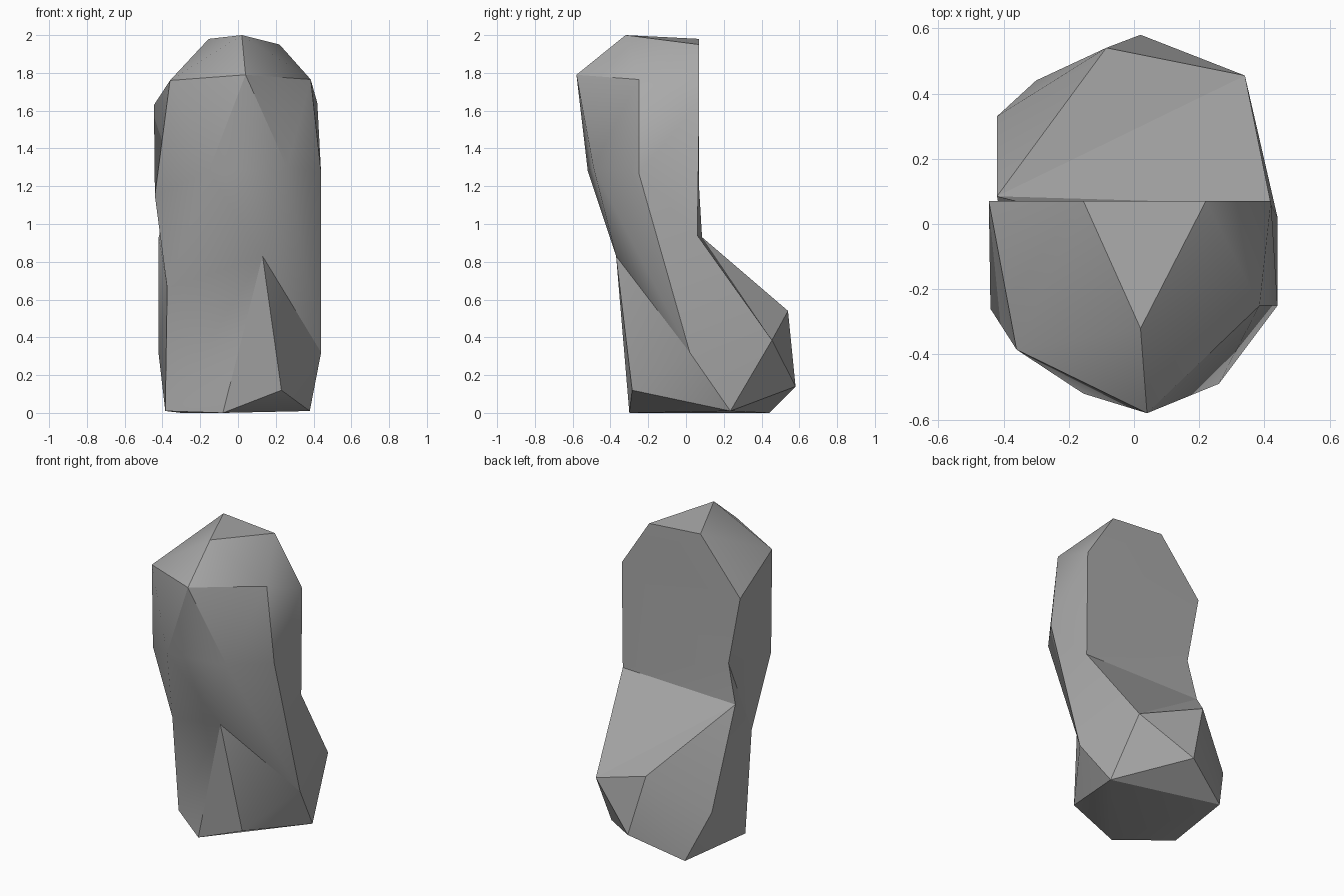
import bpy, bmesh, math

cube = bpy.data.objects.get("Cube")
if cube:
    bpy.data.objects.remove(cube, do_unlink=True)

# One plain stone colour
stone = bpy.data.materials.new("stone_grey")
stone.use_nodes = True
grey = (0.4, 0.4, 0.4, 1)
stone.diffuse_color = grey
stone.node_tree.nodes["Principled BSDF"].inputs["Base Color"].default_value = grey

bm = bmesh.new()


def ring(*corners):
    """A loop of corners, counter-clockwise from the front."""
    return [bm.verts.new(place) for place in corners]


def skin(upper, lower, steps):
    """Triangles between two rings; each step moves on along the upper (u) or lower (d) one."""
    u = d = 0
    for step in steps:
        a, b = upper[u % len(upper)], lower[d % len(lower)]
        if step == "u":
            u += 1
            bm.faces.new((a, b, upper[u % len(upper)]))
        else:
            d += 1
            bm.faces.new((a, b, lower[d % len(lower)]))


def fan(centre, loop):
    """Triangles from one corner to every edge of a loop."""
    for i, corner in enumerate(loop):
        bm.faces.new((centre, loop[i - 1], corner))


# Cross-sections of the chiselled block, from the crown down to the base
crown = ring((.02, -.32, 2), (.22, .07, 1.95), (-.155, .07, 1.98))
shoulders = ring((.04, -.58, 1.79), (.385, -.25, 1.765), (.42, .07, 1.64),
                 (-.445, .07, 1.63), (-.36, -.385, 1.76))
chest = ring((.26, -.49, 1.3), (.44, -.25, 1.27), (.42, .06, .94),
             (-.36, .07, 1.18), (-.44, -.26, 1.15), (-.155, -.52, 1.28))
waist = ring((.13, -.37, .83), (.44, .02, .32), (.34, .455, .385),
             (-.42, .085, .93), (-.375, -.15, .66))
foot = ring((.23, -.285, .12), (.38, .235, .01), (.02, .58, .14), (-.085, .54, .54),
            (-.42, .33, .31), (-.385, -.07, .01), (-.08, -.3, 0))
heel = bm.verts.new((-.3, .44, 0))

# Walls, cap, underside and the bevel under the toe
bm.faces.new(crown)
skin(crown, shoulders, "dududdud")
skin(shoulders, chest, "ududdududud")
skin(chest, waist, "duudduduudu")
skin(waist, foot, "ududdudududd")
fan(heel, foot[1:])
bm.faces.new((foot[-1], foot[0], foot[1]))
bmesh.ops.recalc_face_normals(bm, faces=bm.faces)

mesh = bpy.data.meshes.new("stone_pillar")
bm.to_mesh(mesh)
bm.free()
mesh.materials.append(stone)
pillar = bpy.data.objects.new("stone_pillar", mesh)
bpy.context.collection.objects.link(pillar)

# Soft shading inside the broad facets, crisp edges between them
bpy.ops.object.select_all(action="DESELECT")
pillar.select_set(True)
bpy.context.view_layer.objects.active = pillar
bpy.ops.object.shade_smooth_by_angle(angle=math.radians(30))
